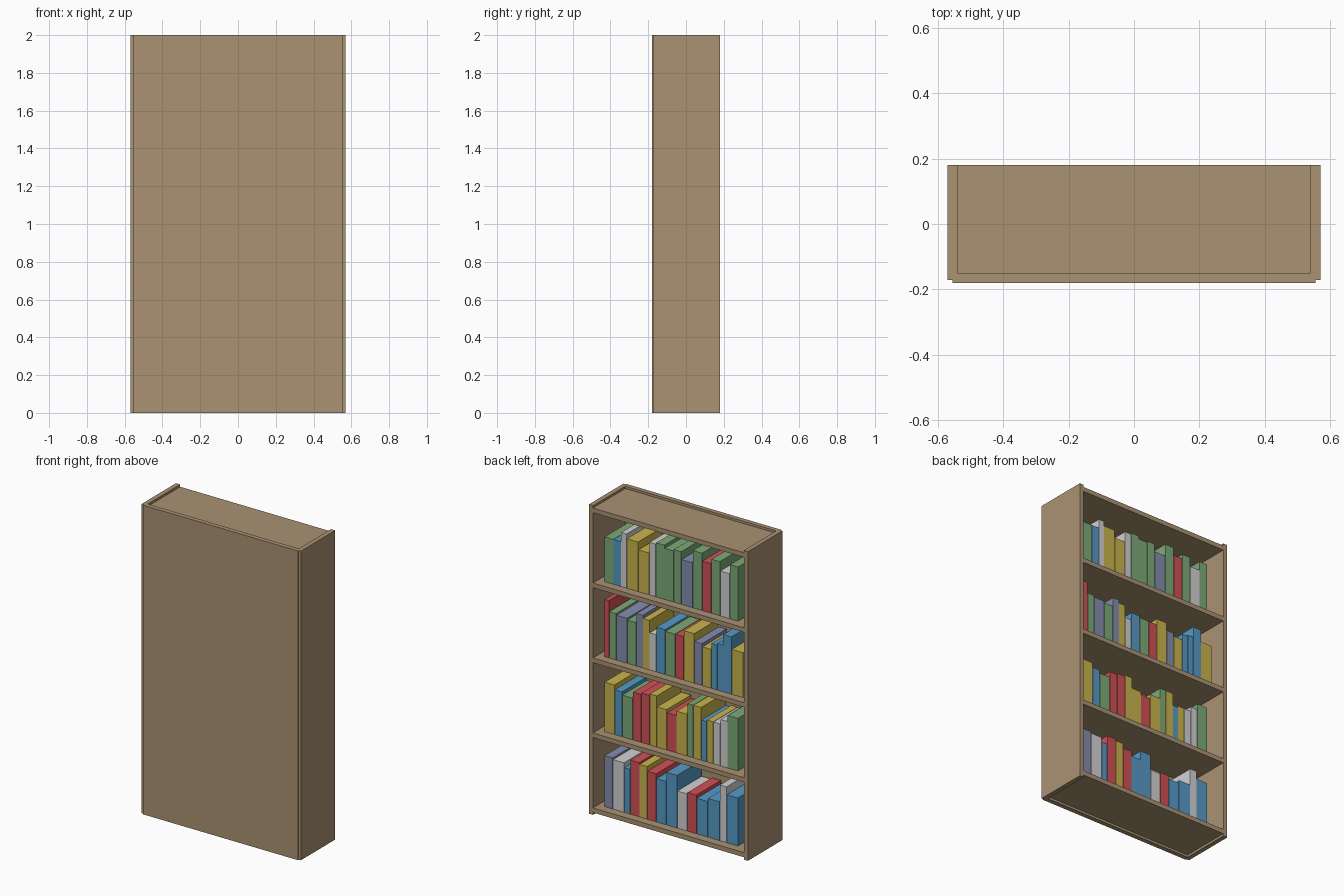
import bpy
import bmesh
from mathutils import Matrix, Vector

cube = bpy.data.objects.get("Cube")
if cube:
    bpy.data.objects.remove(cube, do_unlink=True)


def make_material(name, rgb):
    """Flat material from a 0-255 display colour, converted to linear."""
    linear = [((c / 255 + 0.055) / 1.055) ** 2.4 for c in rgb] + [1.0]
    material = bpy.data.materials.new(name)
    material.use_nodes = True
    material.diffuse_color = linear
    shader = next(n for n in material.node_tree.nodes if n.type == 'BSDF_PRINCIPLED')
    shader.inputs["Base Color"].default_value = linear
    return material


def make_box(name, x, y, z, material):
    """Box spanning the given (low, high) ranges."""
    low, high = Vector((x[0], y[0], z[0])), Vector((x[1], y[1], z[1]))
    bm = bmesh.new()
    bmesh.ops.create_cube(bm, size=1, matrix=Matrix.Translation((low + high) / 2)
                          @ Matrix.Diagonal((high - low).to_4d()))
    mesh = bpy.data.meshes.new(name)
    bm.to_mesh(mesh)
    bm.free()
    mesh.materials.append(material)
    obj = bpy.data.objects.new(name, mesh)
    bpy.context.collection.objects.link(obj)
    return obj


wood = make_material("light_wood", (170, 146, 115))
covers = {
    "g": make_material("green_cover", (125, 170, 119)),
    "b": make_material("blue_cover", (86, 155, 199)),
    "w": make_material("white_cover", (210, 210, 212)),
    "y": make_material("yellow_cover", (202, 180, 77)),
    "s": make_material("slate_cover", (133, 142, 175)),
    "r": make_material("red_cover", (208, 81, 85)),
}

# Case: side boards, backing panel and evenly spaced boards
HALF_WIDTH, HALF_DEPTH, HEIGHT, BOARD = 0.57, 0.18, 2.0, 0.03
INNER = HALF_WIDTH - BOARD
PANEL_INNER = -HALF_DEPTH + BOARD

for name, x in (("left_side", (INNER, HALF_WIDTH)), ("right_side", (-HALF_WIDTH, -INNER))):
    make_box(name, x, (-0.172, HALF_DEPTH), (0, HEIGHT), wood)
make_box("backing_panel", (-0.555, 0.555), (-HALF_DEPTH, PANEL_INNER), (0, HEIGHT), wood)

SPACING = 0.485
board_names = ("bottom_board", "lower_shelf", "middle_shelf", "upper_shelf", "top_board")
shelf_tops = []
for i, name in enumerate(board_names):
    bottom = BOARD / 2 + i * SPACING
    shelf_tops.append(bottom + BOARD)
    make_box(name, (-INNER, INNER), (PANEL_INNER, HALF_DEPTH), (bottom, bottom + BOARD), wood)

# Books, from the lowest row up: cover letters, widths and heights
rows = [
    ("bottom", "swbryrbbwrbbwb",
     (61, 81, 43, 66, 56, 65, 70, 79, 73, 66, 79, 86, 50, 82),
     (33, 32, 29, 35, 34, 31, 28, 34, 24, 25, 23, 25, 36, 31)),
    ("lower", "ybgrryyrygybywwg",
     (73, 54, 77, 59, 61, 52, 70, 70, 77, 43, 57, 39, 47, 50, 52, 75),
     (32, 29, 27, 31, 32, 33, 26, 24, 27, 34, 34, 26, 27, 27, 30, 34)),
    ("middle", "rgsgsywbgrysybbby",
     (34, 50, 79, 65, 48, 47, 48, 65, 70, 61, 77, 56, 65, 43, 41, 61, 84),
     (37, 30, 29, 28, 34, 32, 24, 29, 28, 28, 32, 27, 25, 29, 30, 37, 29)),
    ("upper", "gbwyywgggsgrgwg",
     (65, 54, 41, 82, 79, 48, 61, 65, 56, 81, 68, 65, 63, 70, 61),
     (29, 29, 35, 32, 27, 34, 35, 33, 34, 29, 37, 32, 35, 29, 35)),
]
ROW_START, GAP, BOOK_DEPTH = 0.495, 0.003, 0.25

for (row, letters, widths, heights), base in zip(rows, shelf_tops):
    x = ROW_START
    for i, (letter, width, height) in enumerate(zip(letters, widths, heights)):
        end = x - width / 1000
        make_box(f"{row}_row_book_{i + 1}", (end + GAP, x),
                 (-BOOK_DEPTH / 2, BOOK_DEPTH / 2),
                 (base, base + height / 100), covers[letter])
        x = end
